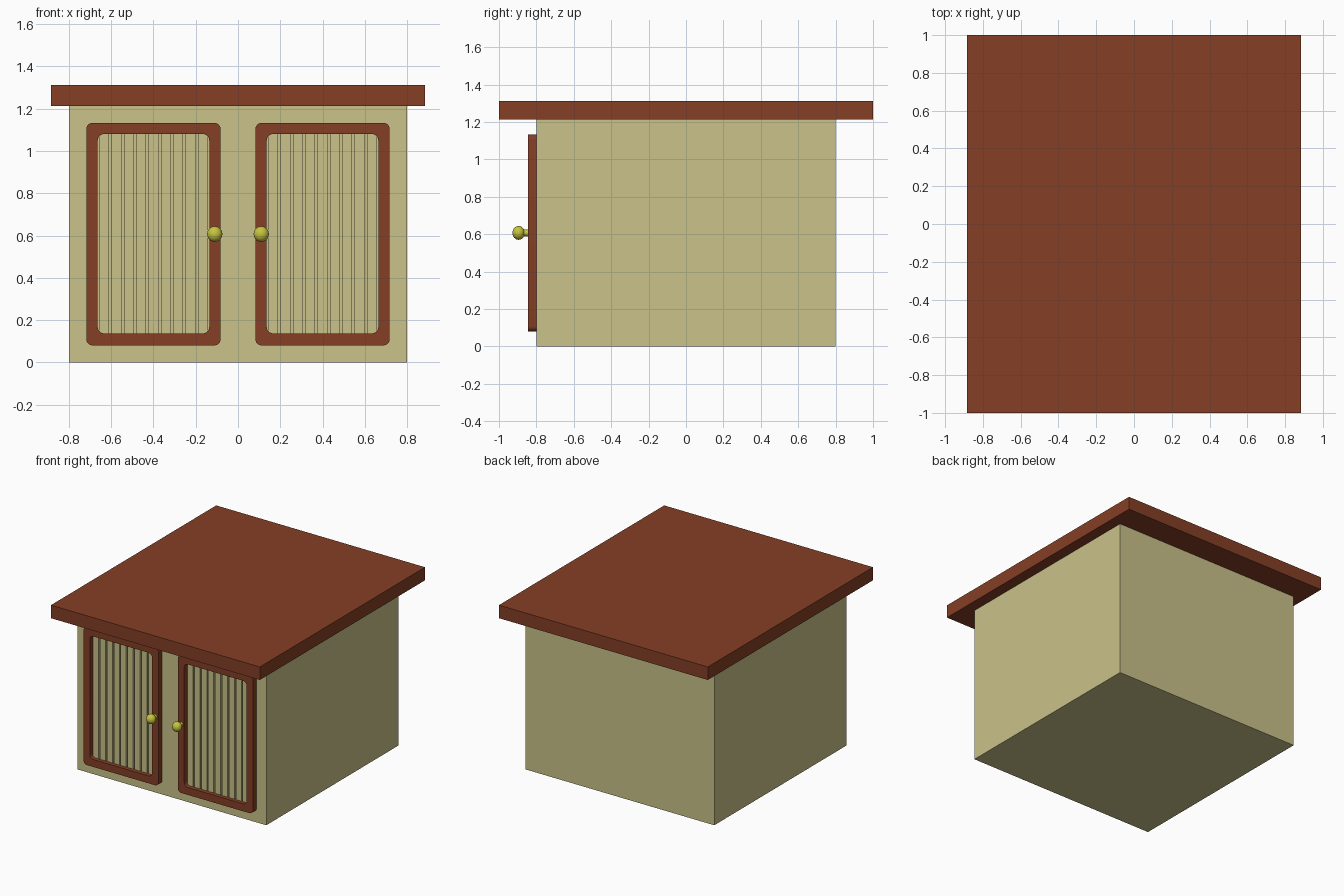
import bpy, bmesh, math
from mathutils import Matrix

if "Cube" in bpy.data.objects:
    bpy.data.objects.remove(bpy.data.objects["Cube"])


def material(name, rgb):
    m = bpy.data.materials.new(name)
    lin = [(c / 12.92 if c <= 0.04045 else ((c + 0.055) / 1.055) ** 2.4) for c in rgb]
    m.diffuse_color = (*lin, 1)
    m.use_nodes = True
    m.node_tree.nodes["Principled BSDF"].inputs["Base Color"].default_value = m.diffuse_color
    return m


CREAM = material("cream_paint", (0.79, 0.76, 0.54))
BROWN = material("brown_wood", (0.52, 0.245, 0.145))
BRASS = material("brass", (0.78, 0.77, 0.24))


def finish(name, bm, mat, smooth=False):
    bmesh.ops.recalc_face_normals(bm, faces=bm.faces[:])
    me = bpy.data.meshes.new(name)
    bm.to_mesh(me)
    bm.free()
    me.materials.append(mat)
    ob = bpy.data.objects.new(name, me)
    bpy.context.collection.objects.link(ob)
    if smooth:
        bpy.context.view_layer.objects.active = ob
        ob.select_set(True)
        bpy.ops.object.shade_smooth_by_angle(angle=math.radians(35))
        ob.select_set(False)
    return ob


def add_box(bm, x0, x1, y0, y1, z0, z1):
    mat = Matrix.Translation(((x0 + x1) / 2, (y0 + y1) / 2, (z0 + z1) / 2))
    mat = mat @ Matrix.Diagonal((x1 - x0, y1 - y0, z1 - z0, 1))
    bmesh.ops.create_cube(bm, size=1, matrix=mat)


def box(name, mat, *dims):
    bm = bmesh.new()
    add_box(bm, *dims)
    return finish(name, bm, mat)


def rounded_rect(x0, x1, z0, z1, r, steps=6):
    pts = []
    corners = [(x1 - r, z1 - r), (x0 + r, z1 - r), (x0 + r, z0 + r), (x1 - r, z0 + r)]
    for i, (cx, cz) in enumerate(corners):
        for s in range(steps + 1):
            a = math.pi / 2 * (i + s / steps)
            pts.append((cx + r * math.cos(a), cz + r * math.sin(a)))
    return pts


def door_frame(name, cx):
    # Four matching loops (outer/inner, front/back) bridged into a ring
    outer = rounded_rect(cx - 0.318, cx + 0.318, 0.08, 1.133, 0.03)
    inner = rounded_rect(cx - 0.264, cx + 0.264, 0.137, 1.08, 0.03)
    bm = bmesh.new()
    loops = [[bm.verts.new((x, y, z)) for x, z in pts]
             for pts, y in ((outer, -0.8), (outer, -0.845), (inner, -0.845), (inner, -0.8))]
    n = len(outer)
    for k in range(4):
        a, b = loops[k], loops[(k + 1) % 4]
        for i in range(n):
            j = (i + 1) % n
            bm.faces.new((a[i], a[j], b[j], b[i]))
    return finish(name, bm, BROWN, smooth=True)


def door_slats(name, cx):
    # Nine upright boards with narrow gaps
    bm = bmesh.new()
    pitch, gap = 0.0585, 0.012
    for i in range(9):
        x = cx + (i - 4) * pitch
        w = (pitch - gap) / 2
        add_box(bm, x - w, x + w, -0.815, -0.8, 0.12, 1.1)
    return finish(name, bm, CREAM)


def door_knob(name, x):
    # Slightly flattened ball on a short stem
    bm = bmesh.new()
    bmesh.ops.create_uvsphere(bm, u_segments=24, v_segments=16, radius=1,
                              matrix=Matrix.Translation((x, -0.895, 0.607))
                              @ Matrix.Diagonal((0.036, 0.033, 0.037, 1)))
    bmesh.ops.create_cone(bm, cap_ends=True, segments=20, radius1=0.018, radius2=0.018,
                          depth=0.045, matrix=Matrix.Translation((x, -0.858, 0.607))
                          @ Matrix.Rotation(math.pi / 2, 4, 'X'))
    return finish(name, bm, BRASS, smooth=True)


# Carcass and overhanging top
box("cabinet_body", CREAM, -0.8, 0.8, -0.8, 0.8, 0, 1.212)
box("cabinet_top", BROWN, -0.885, 0.885, -1, 1, 1.212, 1.312)

# Mirrored pair of doors
for side, s in (("left", -1), ("right", 1)):
    door_frame(f"{side}_door_frame", s * 0.4)
    door_slats(f"{side}_door_slats", s * 0.4)
    door_knob(f"{side}_door_knob", s * 0.11)
